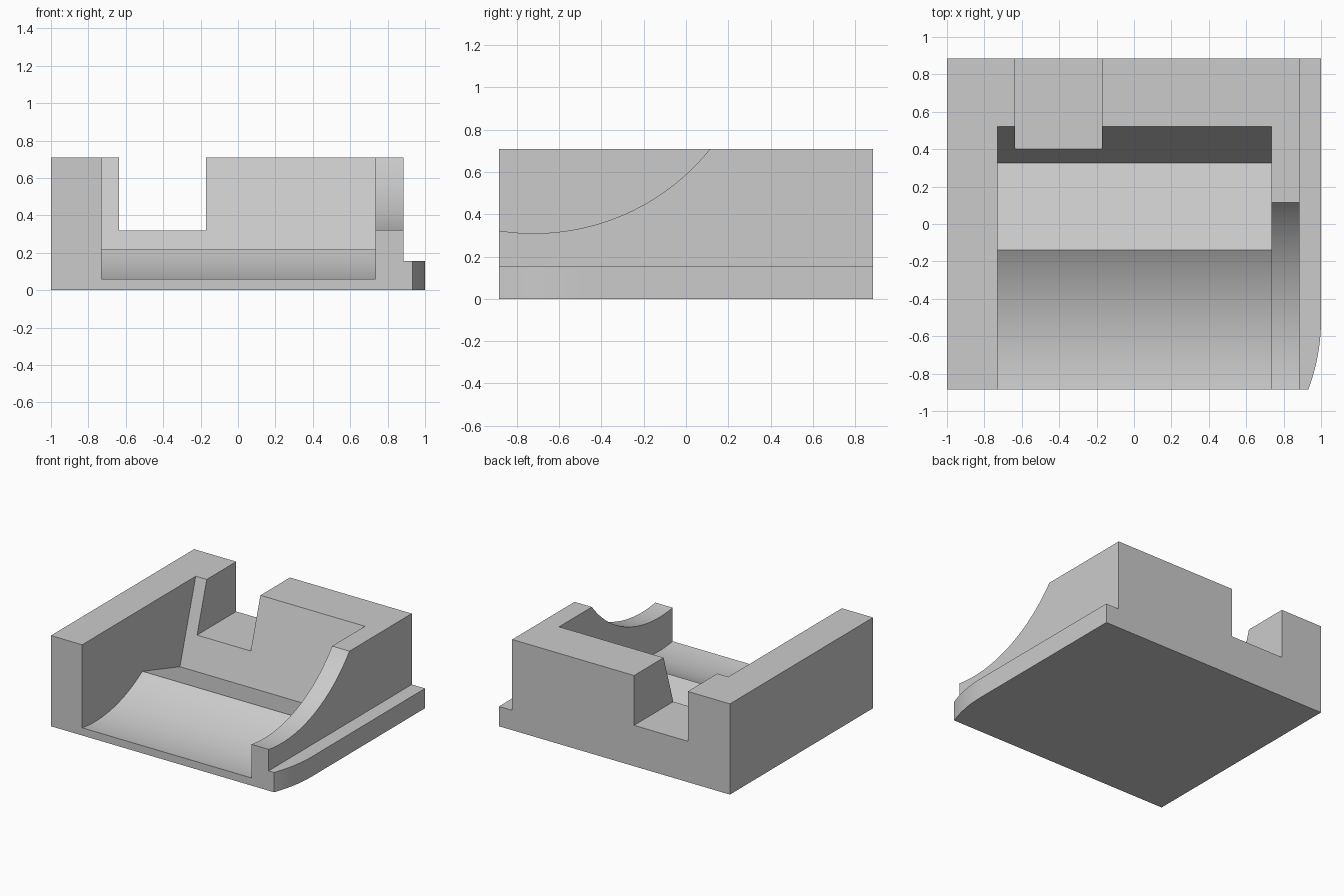
import bpy, bmesh, math
from mathutils import Vector

cube = bpy.data.objects.get("Cube")
if cube:
    bpy.data.objects.remove(cube, do_unlink=True)

HALF_Y, HEIGHT = 0.885, 0.71
RADIUS = 1.07

# Single grey material
grey = bpy.data.materials.new("light grey")
grey.use_nodes = True
colour = (0.6, 0.6, 0.6, 1)
grey.diffuse_color = colour
grey.node_tree.nodes["Principled BSDF"].inputs["Base Color"].default_value = colour


def prism(name, profile, axis, start, end):
    """Extrude a profile along x (profile in y, z) or along z (profile in x, y)."""
    bm = bmesh.new()
    if axis == "x":
        points = [(start, a, b) for a, b in profile]
        move = Vector((end - start, 0, 0))
    else:
        points = [(a, b, start) for a, b in profile]
        move = Vector((0, 0, end - start))
    face = bm.faces.new([bm.verts.new(p) for p in points])
    result = bmesh.ops.extrude_face_region(bm, geom=[face], use_keep_orig=True)
    moved = [v for v in result["geom"] if isinstance(v, bmesh.types.BMVert)]
    bmesh.ops.translate(bm, verts=moved, vec=move)
    bmesh.ops.recalc_face_normals(bm, faces=bm.faces)
    mesh = bpy.data.meshes.new(name)
    bm.to_mesh(mesh)
    bm.free()
    mesh.materials.append(grey)
    obj = bpy.data.objects.new(name, mesh)
    bpy.context.collection.objects.link(obj)
    return obj


def rect(a0, a1, b0, b1):
    return [(a0, b0), (a1, b0), (a1, b1), (a0, b1)]


def trough(y0, y1, low_y, low_z, steps=40):
    """Points of a circular dip whose lowest point is (low_y, low_z)."""
    t0, t1 = (math.asin((y - low_y) / RADIUS) for y in (y0, y1))
    angles = [t0 + (t1 - t0) * i / steps for i in range(steps + 1)]
    return [(low_y + RADIUS * math.sin(t), low_z + RADIUS * (1 - math.cos(t)))
            for t in angles]


# Solid block that everything is cut from
body = prism("cradle_body", rect(-1, 1, -HALF_Y, HALF_Y), "z", 0, HEIGHT)

# Cradle: curved front floor, tilted seat and leaning back wall
seat = trough(-1, -0.14, -0.72, 0.047) + [(0.325, 0.076), (0.58, 0.905), (-1, 0.905)]

# Curved dip in the right-hand wall
dip = trough(-1, 0.2, -0.72, 0.31) + [(0.2, 0.9), (-1, 0.9)]

# Rounded front corner of the side lip
corner_y = -0.51
corner = [(1 - RADIUS * (1 - math.cos(t)), corner_y - RADIUS * math.sin(t))
          for t in [0.45 * i / 20 for i in range(21)]]
corner += [(1.1, corner[-1][1]), (1.1, corner_y)]

cutters = [
    prism("seat_cutter", seat, "x", -0.73, 0.735),
    prism("dip_cutter", dip, "x", 0.7, 1.1),
    prism("lip_cutter", rect(-1, 1, 0.155, 0.9), "x", 0.885, 1.2),
    prism("notch_cutter", rect(0.3, 1, 0.32, 0.95), "x", -0.635, -0.17),
    prism("corner_cutter", corner, "z", -0.1, 0.3),
]

# Apply the cuts and discard the cutters
bpy.ops.object.select_all(action="DESELECT")
body.select_set(True)
bpy.context.view_layer.objects.active = body
for cutter in cutters:
    cutter.hide_render = True
    cut = body.modifiers.new(cutter.name, "BOOLEAN")
    cut.operation = "DIFFERENCE"
    cut.solver = "EXACT"
    cut.object = cutter
    bpy.ops.object.modifier_apply(modifier=cut.name)
    bpy.data.objects.remove(cutter, do_unlink=True)

# Smooth the curved faces, keep the edges crisp
bpy.ops.object.shade_smooth_by_angle(angle=math.radians(12))
